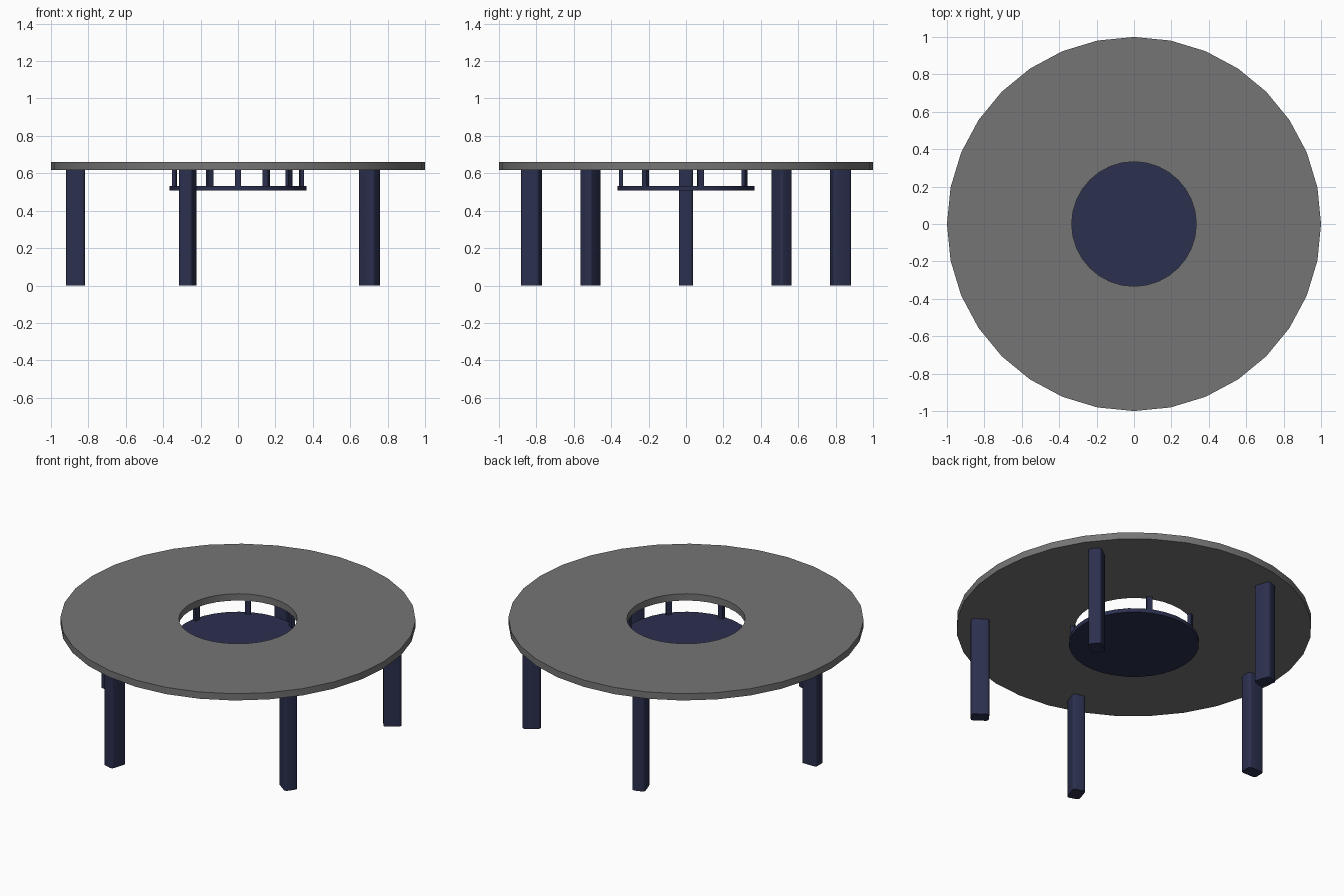
import bpy, bmesh, math
from mathutils import Matrix

if "Cube" in bpy.data.objects:
    bpy.data.objects.remove(bpy.data.objects["Cube"])


def material(name, rgb):
    mat = bpy.data.materials.new(name)
    mat.diffuse_color = (*rgb, 1)
    mat.use_nodes = True
    mat.node_tree.nodes["Principled BSDF"].inputs["Base Color"].default_value = mat.diffuse_color
    return mat


navy = material("navy", (0.024, 0.029, 0.076))
dark_grey = material("dark_grey", (0.178, 0.178, 0.178))


def extrude_loops(name, outer, z0, z1, mat, inner=None):
    """Solid between two heights from an outline, with an optional matching hole."""
    bm = bmesh.new()
    n = len(outer)
    ring = lambda pts, z: [bm.verts.new((x, y, z)) for x, y in pts]
    ob, ot = ring(outer, z0), ring(outer, z1)
    if inner:
        ib, it = ring(inner, z0), ring(inner, z1)
        strips = [(ob, ot), (ot, it), (it, ib), (ib, ob)]
    else:
        strips = [(ob, ot)]
        bm.faces.new(ot)
        bm.faces.new(ob[::-1])
    for a, b in strips:
        for i in range(n):
            j = (i + 1) % n
            bm.faces.new((a[i], a[j], b[j], b[i]))
    bmesh.ops.recalc_face_normals(bm, faces=bm.faces)
    me = bpy.data.meshes.new(name)
    bm.to_mesh(me)
    bm.free()
    me.materials.append(mat)
    obj = bpy.data.objects.new(name, me)
    bpy.context.collection.objects.link(obj)
    # Smooth the curved sides, keep the rims sharp
    bpy.ops.object.select_all(action='DESELECT')
    obj.select_set(True)
    bpy.context.view_layer.objects.active = obj
    bpy.ops.object.shade_smooth_by_angle(angle=math.radians(35))
    return obj


def circle(r, n=32):
    return [(r * math.cos(math.tau * i / n), r * math.sin(math.tau * i / n)) for i in range(n)]


def rounded_rect(w, d, r, seg=4):
    pts = []
    for q, (sx, sy) in enumerate([(1, 1), (-1, 1), (-1, -1), (1, -1)]):
        for i in range(seg + 1):
            a = math.pi / 2 * (q + i / seg)
            pts.append((sx * (w / 2 - r) + r * math.cos(a), sy * (d / 2 - r) + r * math.sin(a)))
    return pts


def rect(w, d):
    x, y = w / 2, d / 2
    return [(x, -y), (x, y), (-x, y), (-x, -y)]


def radial_array(name, count, start, radius, outline, z0, z1):
    """Uprights spaced evenly on a circle, each turned to face outward."""
    for k in range(count):
        obj = extrude_loops(f"{name}_{k + 1}", outline, z0, z1, navy)
        angle = math.radians(start) + math.tau * k / count
        obj.data.transform(Matrix.Rotation(angle, 4, 'Z') @ Matrix.Translation((radius, 0, 0)))


# Ring-shaped table top and the sunken tray below its hole
extrude_loops("table_top", circle(1.0), 0.618, 0.66, dark_grey, inner=circle(0.333))
extrude_loops("centre_tray", circle(0.366), 0.508, 0.533, navy)

# Five rounded-corner legs and seven small tray hangers
radial_array("leg", 5, 180, 0.869, rounded_rect(0.102, 0.076, 0.016), 0, 0.618)
radial_array("tray_hanger", 7, -90, 0.348, rect(0.021, 0.032), 0.533, 0.618)
